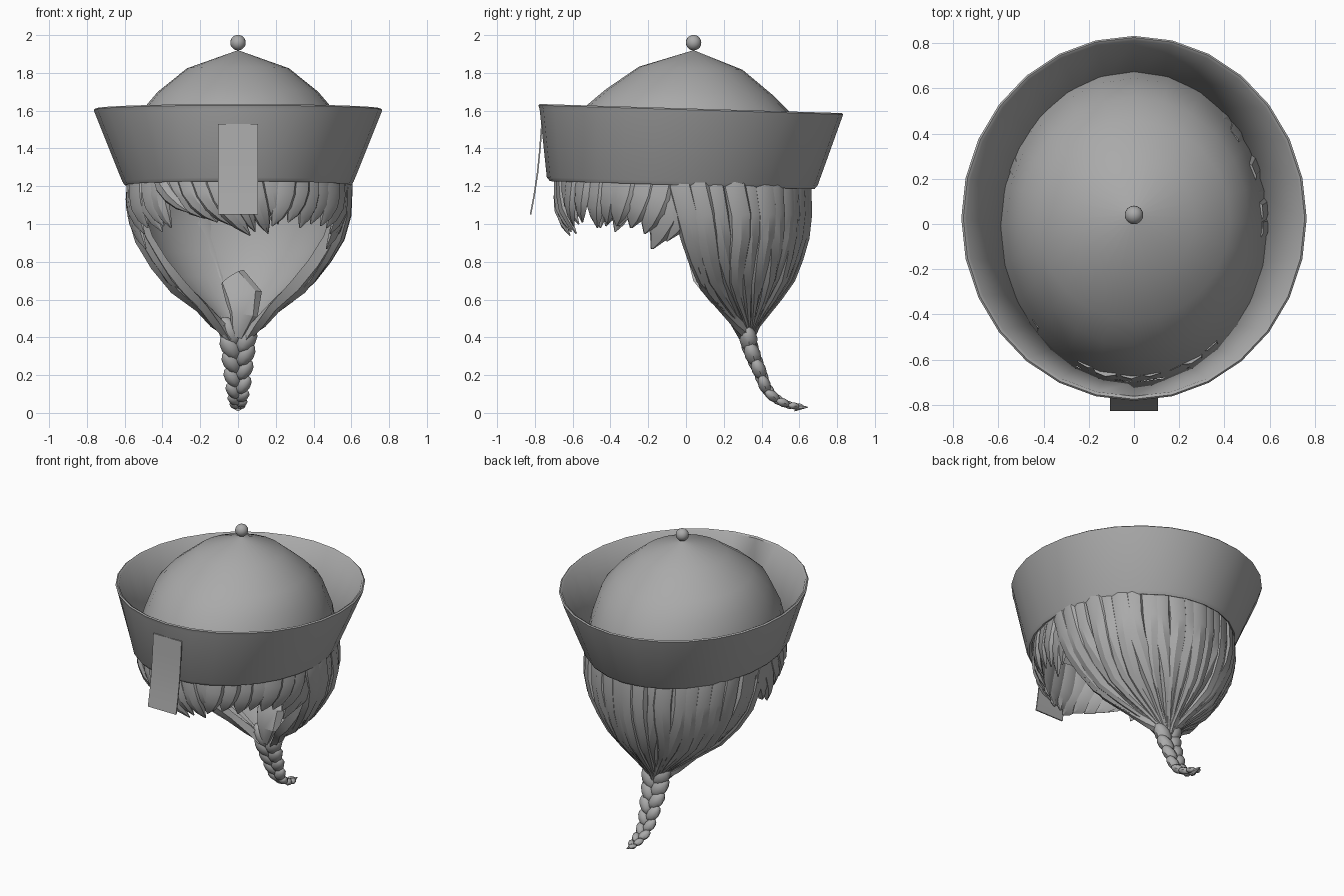
import bpy, bmesh, math, random
from mathutils import Vector, Matrix

if "Cube" in bpy.data.objects:
    bpy.data.objects.remove(bpy.data.objects["Cube"])

random.seed(4)
grey = bpy.data.materials.new("grey")
grey.diffuse_color = (0.4, 0.4, 0.4, 1)
grey.use_nodes = True
grey.node_tree.nodes["Principled BSDF"].inputs["Base Color"].default_value = grey.diffuse_color


def finish(name, bm, angle=35):
    bmesh.ops.recalc_face_normals(bm, faces=bm.faces)
    me = bpy.data.meshes.new(name)
    bm.to_mesh(me)
    bm.free()
    me.materials.append(grey)
    me.shade_smooth()
    me.set_sharp_from_angle(angle=math.radians(angle))
    ob = bpy.data.objects.new(name, me)
    bpy.context.collection.objects.link(ob)
    return ob


def skin(bm, rings, closed=True, caps=False):
    n = len(rings[0])
    for a, b in zip(rings, rings[1:]):
        for i in range(n if closed else n - 1):
            j = (i + 1) % n
            bm.faces.new((a[i], a[j], b[j], b[i]))
    if caps:
        bm.faces.new(rings[0])
        bm.faces.new(rings[-1])


def interp(rows, z):
    # rows run from high z to low z
    for a, b in zip(rows, rows[1:]):
        if z >= b[0]:
            f = min(1, max(0, (a[0] - z) / (a[0] - b[0])))
            return [p + (q - p) * f for p, q in zip(a, b)]
    return rows[-1]


def oval(bm, row, n):
    z, rx, ry, cy = row
    out = []
    for i in range(n):
        a = 2 * math.pi * i / n + math.pi / 2
        y = cy + ry * math.sin(a)
        out.append(bm.verts.new((rx * math.cos(a), y, z - 0.03 * y)))
    return out


# Hat brim: flared oval band with a rounded lip
bm = bmesh.new()
rows = [(1.235, 0.575, 0.68, -0.02), (1.21, 0.585, 0.69, -0.02), (1.205, 0.60, 0.70, -0.02),
        (1.225, 0.613, 0.717, -0.02), (1.585, 0.757, 0.800, 0.025), (1.605, 0.764, 0.807, 0.025),
        (1.612, 0.755, 0.800, 0.025), (1.605, 0.742, 0.787, 0.025)]
rings = [oval(bm, r, 28) for r in rows]
skin(bm, rings + [rings[0]])
finish("hat_brim", bm, 50)

# Hat crown: pointed dome inside the brim
bm = bmesh.new()
rows = [(1.92, 0.004, 0.004, 0.04), (1.825, 0.27, 0.275, 0.025), (1.70, 0.425, 0.44, 0.015),
        (1.60, 0.51, 0.55, 0.01), (1.42, 0.565, 0.645, 0), (1.235, 0.595, 0.69, -0.01)]
rings = [oval(bm, r, 24) for r in rows]
skin(bm, rings)
bm.faces.new(rings[0])
finish("hat_crown", bm, 50)

# Button on top
bm = bmesh.new()
bmesh.ops.create_uvsphere(bm, u_segments=16, v_segments=10, radius=0.041,
                          matrix=Matrix.Translation((0, 0.04, 1.96)))
finish("hat_button", bm, 60)

# Paper strip hanging on the front
bm = bmesh.new()
rings = []
for y, z in ((-0.767, 1.53), (-0.777, 1.40), (-0.79, 1.27), (-0.808, 1.15), (-0.827, 1.05)):
    rings.append([bm.verts.new((x, y + d, z)) for x, d in
                  ((-0.107, 0), (0.107, 0), (0.107, 0.008), (-0.107, 0.008))])
skin(bm, rings, caps=True)
finish("paper_strip", bm)

# Hair envelope: z, half width, half depth, centre y
BACK = [(1.40, 0.55, 0.58, 0.02), (1.20, 0.585, 0.60, 0.04), (1.0, 0.575, 0.555, 0.09), (0.88, 0.52, 0.52, 0.10),
        (0.72, 0.41, 0.44, 0.13), (0.56, 0.23, 0.25, 0.22), (0.48, 0.12, 0.12, 0.28), (0.40, 0.035, 0.04, 0.325)]
FRONT = [(1.35, 0.54, 0.66, -0.01), (1.2, 0.575, 0.68, -0.01), (1.08, 0.585, 0.68, -0.01), (0.85, 0.55, 0.63, -0.01)]


def on_shell(rows, deg, z, inset=0.0):
    _, rx, ry, cy = interp(rows, z)
    a = math.radians(deg)
    return Vector(((rx - inset) * math.cos(a), cy + (ry - inset) * math.sin(a), z))


# One pointed lock: asymmetric ridged section swept along a path
SECTION = [(-1, -0.2), (-0.65, 0.7), (0.15, 1.0), (0.85, 0.55), (1, -0.1), (0.1, -0.6)]


def lock(bm, pts, widths, depth, centre=(0, 0.1), flip=1):
    rings = []
    for i, p in enumerate(pts):
        t = (pts[min(i + 1, len(pts) - 1)] - pts[max(i - 1, 0)]).normalized()
        out = Vector((p.x - centre[0], p.y - centre[1], 0))
        out = (out - t * out.dot(t)).normalized()
        side = t.cross(out) * flip
        d = depth * min(1, widths[i] / max(widths) + 0.1)
        rings.append([bm.verts.new(p + side * u * widths[i] + out * v * d) for u, v in SECTION])
    skin(bm, rings, caps=True)


# Back hair: locks gathered into the tie
bm = bmesh.new()
N = 23
for i in range(N):
    deg = -6 + 192 * i / (N - 1)
    zs = [1.40, 1.2, 1.05, 0.93, 0.82, 0.71, 0.61, 0.53, 0.46, 0.40]
    wave = random.uniform(-3, 3)
    inset = random.choice((0.012, 0.024, 0.038))
    pts, widths = [], []
    for k, z in enumerate(zs):
        pts.append(on_shell(BACK, deg + wave * math.sin(k * 0.8), z, min(inset, 0.02 if z < 0.5 else 1)))
        widths.append(max(0.018, 0.068 * interp(BACK, z)[1] / 0.58))
    lock(bm, pts, widths, 0.036, centre=(0, 0.12), flip=random.choice((1, 1, -1)))
# Thick locks along the open front edges
for s in (0, 1):
    pts, widths = [], []
    for z in (1.38, 1.2, 1.05, 0.93, 0.8, 0.68, 0.57, 0.48, 0.41):
        p = on_shell(BACK, -4, z, 0.05 if z > 0.5 else 0.01)
        pts.append(Vector((-p.x if s else p.x, p.y, z)))
        widths.append(0.065 if z > 0.6 else 0.04)
    lock(bm, pts, widths, 0.06, centre=(0, 0.3), flip=1 if s else -1)
finish("back_hair", bm, 30)

# Smooth inner lining of the back hair
bm = bmesh.new()
rings = [[bm.verts.new(on_shell(BACK, -4 + 188 * i / 20, z, min(0.055, 0.25 * interp(BACK, z)[1])))
          for i in range(21)] for z in (1.4, 1.2, 1.0, 0.85, 0.72, 0.62, 0.54, 0.46, 0.40)]
skin(bm, rings, closed=False)
finish("hair_lining", bm, 50)

# Loose wedge lock inside the nape
bm = bmesh.new()
lock(bm, [Vector(p) for p in ((-0.03, 0.36, 0.72), (0.03, 0.31, 0.62), (0.03, 0.28, 0.52), (0, 0.30, 0.40))],
     [0.07, 0.10, 0.075, 0.03], 0.035, centre=(0, 0.6))
finish("nape_lock", bm, 30)

# Fringe locks: start angle, end angle, tip height, half width
FRINGE = [(-140, -118, 1.06, .05), (-131, -110, 1.03, .06), (-122, -102, 1.01, .06), (-113, -93, 0.99, .06),
          (-104, -83, 0.94, .06), (-92, -80, 0.96, .055), (-82, -72, 0.95, .06), (-72, -66, 1.0, .06),
          (-62, -70, 0.99, .065), (-53, -60, 1.01, .065), (-45, -50, 0.98, .07), (-36, -42, 1.0, .07),
          (-148, -138, 0.99, .07), (-141, -133, 0.98, .06), (-155, -142, 0.96, .07)]
# Temple locks, mirrored on both sides
for a, b, z, w in ((-27, -35, 0.99, .075), (-18, -27, 0.98, .08), (-10, -20, 0.95, .08),
                   (-3, -17, 0.87, .085), (4, -9, 0.91, .08)):
    FRINGE += [(a, b, z, w), (-180 - a, -180 - b, z, w)]
bm = bmesh.new()
for a, b, tip, w in FRINGE:
    pts, widths = [], []
    inset = random.uniform(0.005, 0.035)
    for t in (0, 0.3, 0.5, 0.68, 0.85, 1):
        z = 1.34 + (tip - 1.34) * t
        pts.append(on_shell(FRONT, a + (b - a) * t * t, z, inset + 0.03 * t ** 3))
        widths.append(w * (1, 1.05, 1.05, 0.9, 0.6, 0.06)[len(widths)])
    lock(bm, pts, widths, 0.032, centre=(0, 0), flip=1 if a > -90 else -1)
finish("fringe", bm, 30)

# Braid: alternating tilted lobes along a curve in the middle plane
PATH = [(0.325, 0.43), (0.335, 0.36), (0.36, 0.29), (0.39, 0.22), (0.415, 0.15), (0.45, 0.095), (0.50, 0.06),
        (0.55, 0.04), (0.60, 0.034)]
bm = bmesh.new()
steps = 15
for i in range(steps):
    f = i / (steps - 1) * (len(PATH) - 1.001)
    k = int(f)
    (y0, z0), (y1, z1) = PATH[k], PATH[k + 1]
    y, z = y0 + (y1 - y0) * (f - k), z0 + (z1 - z0) * (f - k)
    s = 1 - 0.68 * i / (steps - 1)
    side = 1 if i % 2 else -1
    m = (Matrix.Translation((side * 0.045 * s, y, z)) @ Matrix.Rotation(math.atan2(y1 - y0, z0 - z1), 4, 'X')
         @ Matrix.Rotation(side * 0.5, 4, 'Y') @ Matrix.Diagonal((0.056 * s, 0.05 * s, 0.085 * s, 1)))
    bmesh.ops.create_uvsphere(bm, u_segments=8, v_segments=6, radius=1, matrix=m)
# Pointed braid end
bmesh.ops.create_cone(bm, segments=6, radius1=0.022, radius2=0.002, depth=0.07, cap_ends=True,
                      matrix=Matrix.Translation((0, 0.61, 0.03)) @ Matrix.Rotation(-math.pi / 2, 4, 'X'))
finish("braid", bm, 45)
